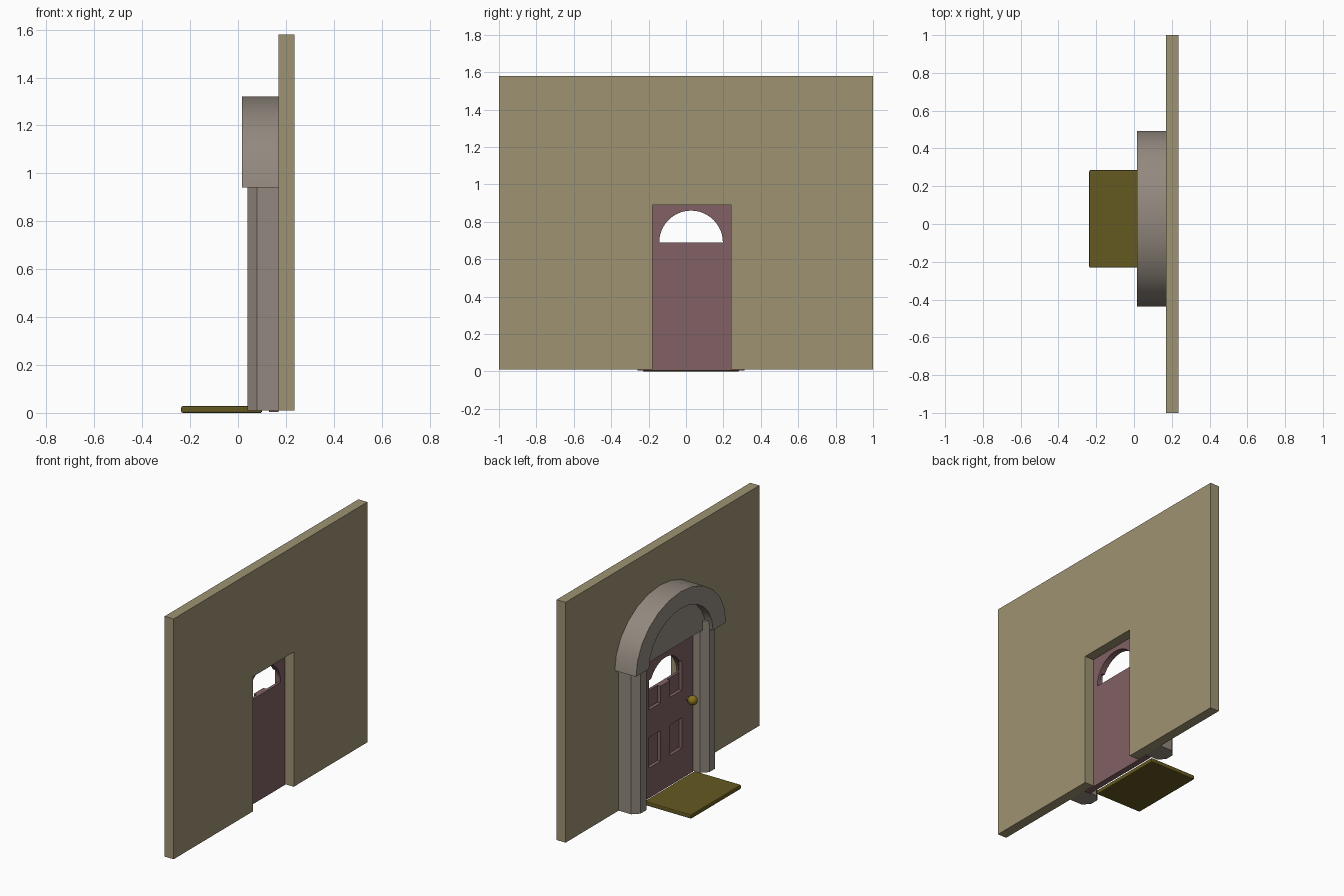
import bpy, bmesh, math
from mathutils import Vector

if "Cube" in bpy.data.objects:
    bpy.data.objects.remove(bpy.data.objects["Cube"])

CY = 0.027  # centre line of the doorway


def material(name, rgb):
    m = bpy.data.materials.new(name)
    m.diffuse_color = (*rgb, 1)
    m.use_nodes = True
    m.node_tree.nodes["Principled BSDF"].inputs["Base Color"].default_value = m.diffuse_color
    return m


PLASTER = material("plaster", (0.34, 0.29, 0.17))
STONE = material("stone", (0.29, 0.25, 0.21))
PAINT = material("door_paint", (0.22, 0.12, 0.125))
BRASS = material("brass", (0.24, 0.16, 0.01))
FIBRE = material("mat_fibre", (0.13, 0.10, 0.015))


def prism(name, outline, direction, mat=None):
    """Closed outline of 3D points, extruded along direction."""
    bm = bmesh.new()
    face = bm.faces.new([bm.verts.new(p) for p in outline])
    ext = bmesh.ops.extrude_face_region(bm, geom=[face])
    moved = [v for v in ext["geom"] if isinstance(v, bmesh.types.BMVert)]
    bmesh.ops.translate(bm, verts=moved, vec=Vector(direction))
    bmesh.ops.recalc_face_normals(bm, faces=bm.faces)
    mesh = bpy.data.meshes.new(name)
    bm.to_mesh(mesh)
    bm.free()
    ob = bpy.data.objects.new(name, mesh)
    bpy.context.collection.objects.link(ob)
    if mat:
        mesh.materials.append(mat)
    return ob


def slab(name, yz, x0, x1, mat=None):
    return prism(name, [(x0, y, z) for y, z in yz], (x1 - x0, 0, 0), mat)


def rect(y0, y1, z0, z1):
    return [(y0, z0), (y1, z0), (y1, z1), (y0, z1)]


def arc(ry, rz, z0, n):
    return [(CY + ry * math.cos(math.pi * i / n), z0 + rz * math.sin(math.pi * i / n))
            for i in range(n + 1)]


def activate(ob):
    bpy.ops.object.select_all(action='DESELECT')
    ob.select_set(True)
    bpy.context.view_layer.objects.active = ob


def smooth(ob):
    activate(ob)
    bpy.ops.object.shade_smooth_by_angle(angle=math.radians(35))


def cut(ob, cutter):
    mod = ob.modifiers.new("cut", 'BOOLEAN')
    mod.operation = 'DIFFERENCE'
    mod.solver = 'EXACT'
    mod.object = cutter
    activate(ob)
    bpy.ops.object.modifier_apply(modifier=mod.name)
    bpy.data.objects.remove(cutter, do_unlink=True)


# Wall with the door opening
slab("wall", [(-1, 0.01), (-0.18, 0.01), (-0.18, 0.89), (0.24, 0.89),
              (0.24, 0.01), (1, 0.01), (1, 1.58), (-1, 1.58)], 0.17, 0.235, PLASTER)

# Door with four sunken panels and a half-round window
door = slab("door", rect(CY - 0.285, CY + 0.285, 0.004, 0.94), 0.13, 0.17, PAINT)
cut(door, slab("window_cutter", arc(0.17, 0.17, 0.69, 24), 0.05, 0.25))
for side in (-1, 1):
    y0, y1 = sorted((CY + side * 0.05, CY + side * 0.17))
    for z0, z1 in ((0.20, 0.40), (0.58, 0.775)):
        cut(door, slab("panel_cutter", rect(y0, y1, z0, z1), 0.08, 0.152))

# Chamfered columns either side
for side, label in ((-1, "left"), (1, "right")):
    c = CY + side * 0.355
    outline = [(0.17, -0.07), (0.08, -0.07), (0.04, -0.03),
               (0.04, 0.03), (0.08, 0.07), (0.17, 0.07)]
    prism("column_" + label, [(x, c + y, 0.01) for x, y in outline], (0, 0, 0.99), STONE)

# Arched canopy and the panel filling it
arch = arc(0.465, 0.38, 0.94, 12) + arc(0.33, 0.27, 0.94, 12)[::-1]
smooth(slab("canopy_arch", arch, 0.017, 0.17, STONE))
slab("arch_infill", arc(0.332, 0.272, 0.94, 12), 0.07, 0.17, STONE)

# Door knob
bpy.ops.mesh.primitive_uv_sphere_add(segments=24, ring_count=12, radius=0.03,
                                     location=(0.095, -0.205, 0.50))
knob = bpy.context.object
knob.name = "door_knob"
knob.data.materials.append(BRASS)
smooth(knob)
stem = prism("knob_stem", [(0.10, -0.205 + 0.012 * math.cos(a * math.pi / 6),
                            0.50 + 0.012 * math.sin(a * math.pi / 6)) for a in range(12)],
             (0.032, 0, 0), BRASS)
smooth(stem)

# Door mat with softened edges
doormat = prism("doormat", [(-0.237, CY - 0.258, 0), (0.10, CY - 0.258, 0),
                            (0.10, CY + 0.258, 0), (-0.237, CY + 0.258, 0)],
                (0, 0, 0.028), FIBRE)
bevel = doormat.modifiers.new("soft_edges", 'BEVEL')
bevel.width = 0.006
bevel.segments = 2
